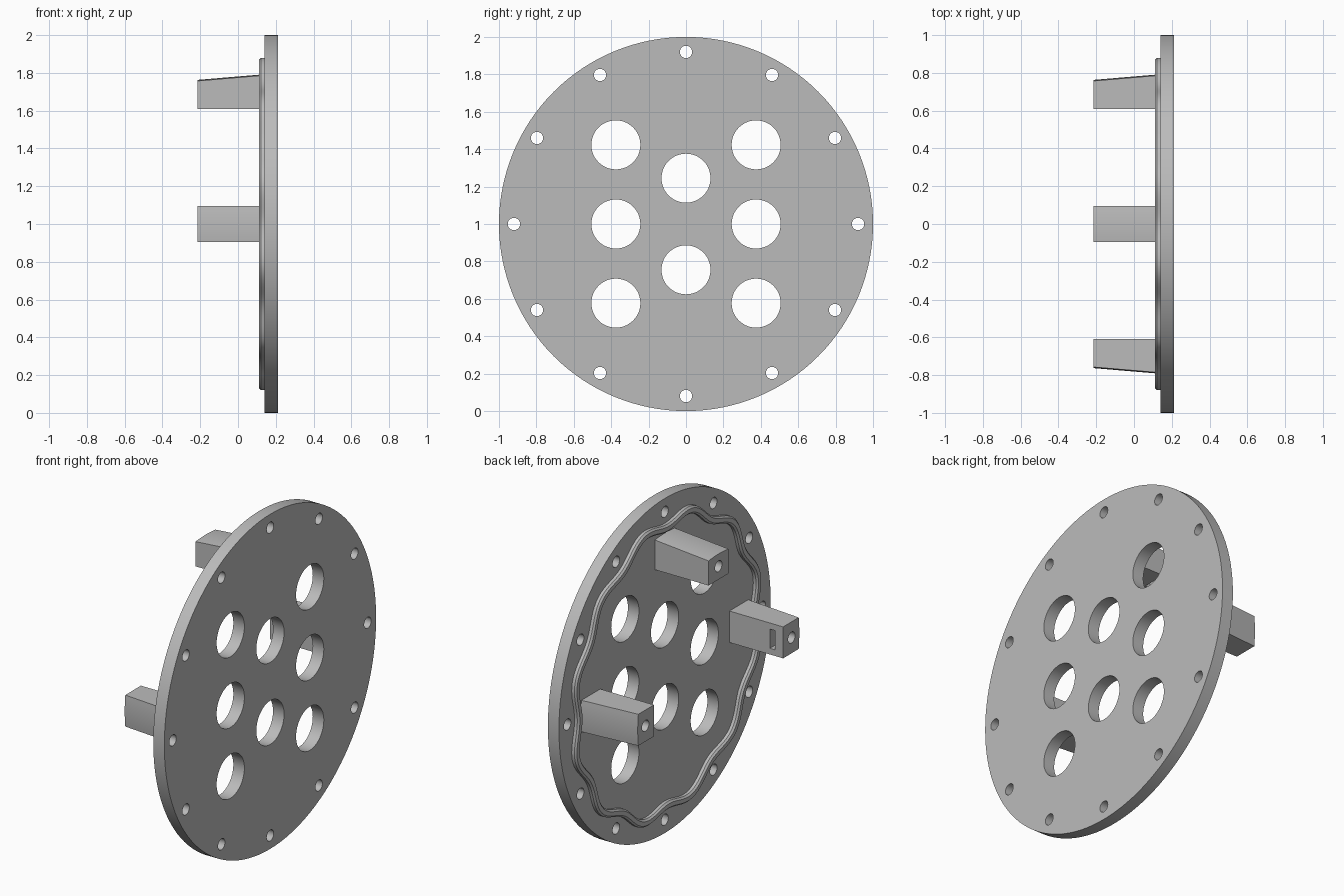
import bpy, bmesh
from math import sin, cos, tau, pi, radians, sqrt
from mathutils import Matrix, Vector

cube = bpy.data.objects.get("Cube")
if cube:
    bpy.data.objects.remove(cube, do_unlink=True)

grey = bpy.data.materials.new("plain_grey")
grey.use_nodes = True
colour = (0.5, 0.5, 0.5, 1)
grey.diffuse_color = colour
grey.node_tree.nodes["Principled BSDF"].inputs["Base Color"].default_value = colour

CENTRE = Vector((0, 0, 1))


def select(obj):
    bpy.ops.object.select_all(action='DESELECT')
    obj.select_set(True)
    bpy.context.view_layer.objects.active = obj


def finish(obj):
    obj.data.materials.clear()
    obj.data.materials.append(grey)
    select(obj)
    bpy.ops.object.shade_smooth_by_angle(angle=radians(30))


def from_bmesh(name, bm):
    bmesh.ops.recalc_face_normals(bm, faces=bm.faces)
    mesh = bpy.data.meshes.new(name)
    bm.to_mesh(mesh)
    bm.free()
    obj = bpy.data.objects.new(name, mesh)
    bpy.context.collection.objects.link(obj)
    return obj


def loft(bm, rings, closed=False):
    """Join rings of points with quads; cap the ends unless closed."""
    loops = [[bm.verts.new(p) for p in ring] for ring in rings]
    count = len(loops[0])
    pairs = list(zip(loops, loops[1:])) + ([(loops[-1], loops[0])] if closed else [])
    for a, b in pairs:
        for i in range(count):
            j = (i + 1) % count
            bm.faces.new((a[i], a[j], b[j], b[i]))
    if not closed:
        bm.faces.new(loops[0])
        bm.faces.new(loops[-1])


def cut(obj, cutter):
    cutter.hide_render = True
    mod = obj.modifiers.new("cut", 'BOOLEAN')
    mod.operation, mod.solver, mod.object = 'DIFFERENCE', 'EXACT', cutter
    select(obj)
    bpy.ops.object.modifier_apply(modifier=mod.name)
    bpy.data.objects.remove(cutter, do_unlink=True)


# Round plate: filled outline with through holes, extruded along x
holes = [(0.92 * sin(tau * i / 12), 0.92 * cos(tau * i / 12), 0.033) for i in range(12)]
holes += [(y, z, 0.131) for y in (-0.375, 0.375) for z in (-0.423, 0, 0.423)]
holes += [(0, z, 0.131) for z in (-0.245, 0.245)]
outline = bpy.data.curves.new("plate", 'CURVE')
outline.dimensions = '2D'
outline.fill_mode = 'BOTH'
outline.extrude = 0.0365
for y, z, r in [(0, 0, 1)] + holes:
    n = 128 if r == 1 else 48 if r > 0.1 else 24
    spline = outline.splines.new('POLY')
    spline.points.add(n - 1)
    spline.use_cyclic_u = True
    for i, p in enumerate(spline.points):
        p.co = (y + r * cos(tau * i / n), z + r * sin(tau * i / n), 0, 1)
plate = bpy.data.objects.new("plate", outline)
bpy.context.collection.objects.link(plate)
select(plate)
bpy.ops.object.convert(target='MESH')
plate = bpy.context.view_layer.objects.active
axes = Matrix(((0, 0, 1, 0.1765), (1, 0, 0, 0), (0, 1, 0, 1), (0, 0, 0, 1)))
plate.data.transform(axes)
finish(plate)

# Wavy sealing rim that dips inward past each bolt hole
section = [(0.142, 0), (0.122, 0), (0.112, -0.01), (0.112, -0.035), (0.122, -0.045), (0.142, -0.045)]
bm = bmesh.new()
rings = []
for i in range(240):
    a = tau * i / 240
    r = 0.878 - 0.026 * cos(12 * a)
    rings.append([CENTRE + Vector((x, (r + d) * sin(a), (r + d) * cos(a))) for x, d in section])
loft(bm, rings, closed=True)
finish(from_bmesh("sealing_rim", bm))

# Three mounting posts with a tapered, curved outer face
HALF, INNER = 0.094, 0.61


def post_section(x, radius):
    arc = [HALF * (1 - i / 4) for i in range(9)]
    pts = [(x, y, sqrt(radius ** 2 - y * y)) for y in arc]
    return pts + [(x, -HALF, INNER), (x, HALF, INNER)]


for name, turn in (("top_post", 0), ("left_post", pi / 2), ("right_post", -pi / 2)):
    bm = bmesh.new()
    loft(bm, [post_section(0.142, 0.793), post_section(-0.215, 0.763)])
    post = from_bmesh(name, bm)

    # Screw hole in the end
    bm = bmesh.new()
    bmesh.ops.create_cone(bm, cap_ends=True, segments=24, radius1=0.033, radius2=0.033, depth=0.4,
                          matrix=Matrix.Translation((-0.24, 0, 0.69)) @ Matrix.Rotation(pi / 2, 4, 'Y'))
    cut(post, from_bmesh("screw_cutter", bm))

    # Nut slot in the inner face
    bm = bmesh.new()
    bmesh.ops.create_cube(bm, size=1, matrix=Matrix.Translation((-0.145, 0, 0.66))
                          @ Matrix.Diagonal((0.035, 0.115, 0.15, 1)))
    cut(post, from_bmesh("slot_cutter", bm))

    post.data.transform(Matrix.Translation(CENTRE) @ Matrix.Rotation(turn, 4, 'X'))
    finish(post)
